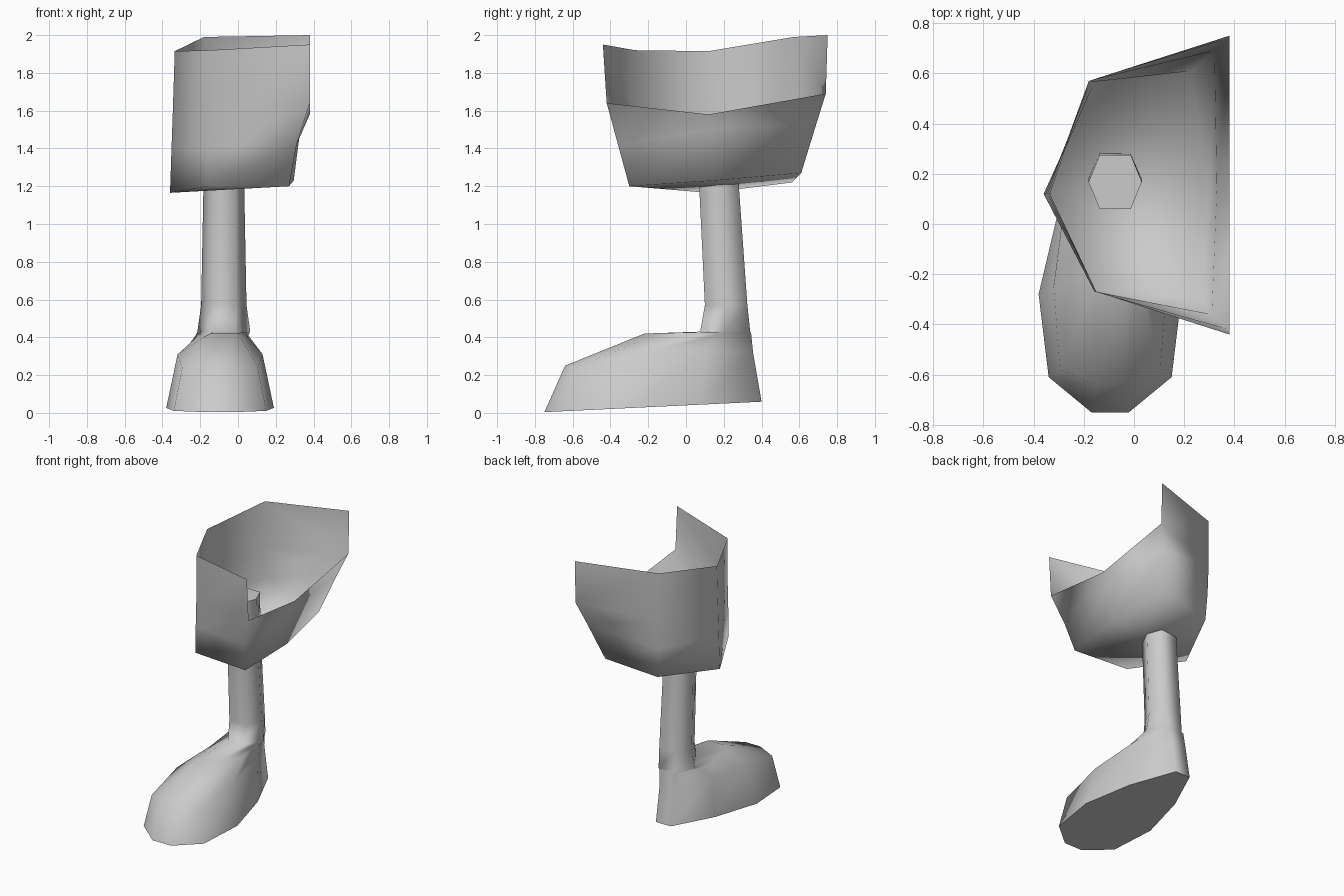
import bpy
import bmesh
from math import radians

default_cube = bpy.data.objects.get("Cube")
if default_cube:
    bpy.data.objects.remove(default_cube, do_unlink=True)

# One plain grey for every part
grey = bpy.data.materials.new("plain_grey")
grey.use_nodes = True
grey_colour = (0.6, 0.6, 0.6, 1.0)
grey.diffuse_color = grey_colour
grey.node_tree.nodes["Principled BSDF"].inputs["Base Color"].default_value = grey_colour


def finish(mesh_builder, name, smooth_angle):
    """Clean up the bmesh, turn it into an object and shade it."""
    bmesh.ops.remove_doubles(mesh_builder, verts=mesh_builder.verts, dist=0.001)
    bmesh.ops.recalc_face_normals(mesh_builder, faces=mesh_builder.faces)
    mesh = bpy.data.meshes.new(name)
    mesh_builder.to_mesh(mesh)
    mesh_builder.free()
    mesh.materials.append(grey)
    part = bpy.data.objects.new(name, mesh)
    bpy.context.collection.objects.link(part)
    bpy.ops.object.select_all(action="DESELECT")
    part.select_set(True)
    bpy.context.view_layer.objects.active = part
    bpy.ops.object.shade_smooth_by_angle(angle=radians(smooth_angle))
    return part


def bridge(mesh_builder, lower, upper, closed=True):
    """Join two rows of vertices with quads."""
    count = len(lower)
    for i in range(count if closed else count - 1):
        j = (i + 1) % count
        mesh_builder.faces.new((lower[i], lower[j], upper[j], upper[i]))


def mirrored_ring(mesh_builder, centre, half):
    """Make a ring from (half width, y, z) points on one side."""
    right = [mesh_builder.verts.new((centre + w, y, z)) for w, y, z in half]
    left = [mesh_builder.verts.new((centre - w, y, z)) for w, y, z in half]
    return right + left[::-1]


def sole_point(width, y):
    return (width, y, 0.04 + 0.048 * y)


def hexagon(front, back, z, pair, side):
    """Leg section: the three side columns meet in one corner."""
    corner = (side, (front + back) / 2, z)
    return [(pair, front, z), corner, corner, corner, (pair, back, z)]


# Boot and leg: one loft from the sole up to the top of the leg
foot_x, leg_x = -0.095, -0.075
sole = [sole_point(*p) for p in
        ((.075, -.75), (.245, -.61), (.285, -.28), (.2, .08), (.06, .4))]
upper = [(.06, -.64, .25), (.2, -.58, .24), (.225, -.25, .31),
         (.18, .1, .34), (.06, .355, .32)]
instep = [(.06, -.22, .42), (.1, -.2, .4), (.135, 0, .4),
          (.14, .15, .41), (.06, .345, .42)]
ankle = hexagon(.075, .34, .43, .06, .14)
sections = [
    (foot_x, sole),
    (foot_x, upper),
    (foot_x + 0.01, instep),
    (leg_x, ankle),
    (leg_x, hexagon(.1, .325, .57, .065, .12)),
    (leg_x, hexagon(.07, .28, 1.2, .062, .108)),
    (leg_x, hexagon(.06, .275, 1.48, .062, .106)),
]
leg = bmesh.new()
rings = [mirrored_ring(leg, centre, half) for centre, half in sections]
for lower_ring, upper_ring in zip(rings, rings[1:]):
    bridge(leg, lower_ring, upper_ring)
leg.faces.new(rings[0])
leg.faces.new(rings[-1])
finish(leg, "boot_and_leg", 75)

# Hip shell: columns of points from the rim down to the floor
hip = bmesh.new()
columns = {
    "front_inner": [(.38, -.44, 1.95), (.38, -.42, 1.64), (.31, -.36, 1.42), (.27, -.3, 1.2)],
    "front_outer": [(-.15, -.27, 1.92), (-.15, -.27, 1.6), (-.155, -.27, 1.4), (-.16, -.265, 1.2)],
    "side": [(-.335, .12, 1.915), (-.345, .12, 1.6), (-.352, .12, 1.4), (-.36, .12, 1.165)],
    "back_outer": [(-.18, .57, 1.99), (-.18, .57, 1.65), (-.175, .565, 1.43), (-.16, .56, 1.22)],
    "back_inner": [(.38, .75, 2), (.38, .74, 1.69), (.32, .69, 1.53), (.23, .61, 1.27)],
}
wall = [[hip.verts.new(p) for p in column] for column in columns.values()]
for first, second in zip(wall, wall[1:]):
    bridge(hip, first, second, closed=False)

# Inner thigh wall, open above
middle = [hip.verts.new(p) for p in ((.38, .12, 1.58), (.33, .14, 1.5), (.295, .15, 1.23))]
bridge(hip, wall[-1][1:], middle, closed=False)
bridge(hip, middle, wall[0][1:], closed=False)

# Floor around the leg
front_in, front_out, side, back_out, back_in = [column[-1] for column in wall]
hip.faces.new((front_in, side, front_out))
hip.faces.new((front_in, middle[-1], side))
hip.faces.new((middle[-1], back_in, back_out, side))
finish(hip, "hip_shell", 120)
